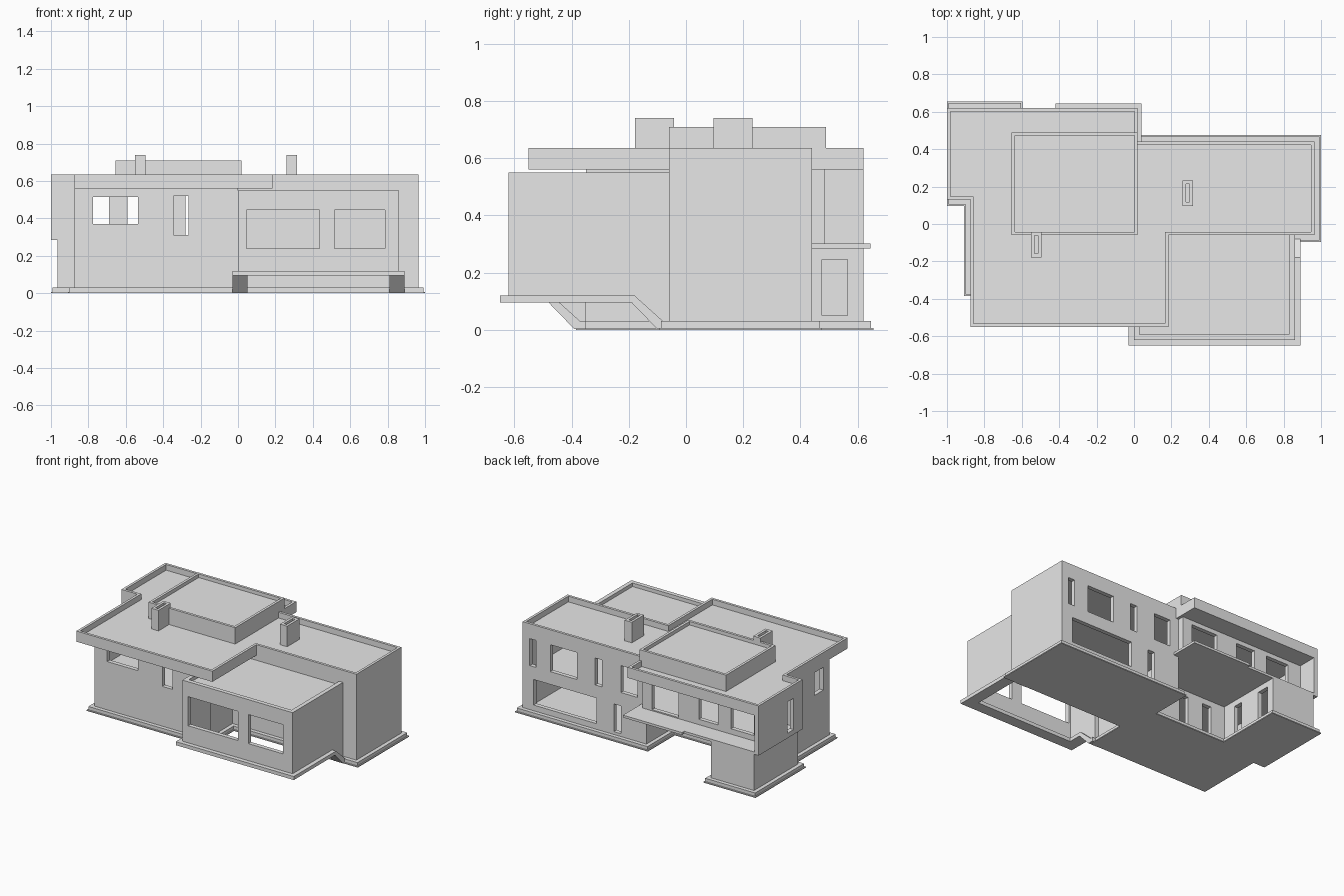
import bpy, bmesh
from mathutils import Vector

cube = bpy.data.objects.get("Cube")
if cube:
    bpy.data.objects.remove(cube)

grey = bpy.data.materials.new("plain grey")
grey.use_nodes = True
grey.diffuse_color = (0.8, 0.8, 0.8, 1)
grey.node_tree.nodes["Principled BSDF"].inputs["Base Color"].default_value = (0.8, 0.8, 0.8, 1)


def finish(name, bm):
    bmesh.ops.recalc_face_normals(bm, faces=bm.faces)
    mesh = bpy.data.meshes.new(name)
    bm.to_mesh(mesh)
    bm.free()
    mesh.materials.append(grey)
    obj = bpy.data.objects.new(name, mesh)
    bpy.context.collection.objects.link(obj)
    return obj


def add_box(bm, x0, x1, y0, y1, z0, z1):
    new = bmesh.ops.create_cube(bm, size=1)["verts"]
    for v in new:
        v.co = Vector((x1 if v.co.x > 0 else x0, y1 if v.co.y > 0 else y0, z1 if v.co.z > 0 else z0))


def box(name, *dims):
    bm = bmesh.new()
    add_box(bm, *dims)
    return finish(name, bm)


def prism(name, pts, lo, hi, axis="z"):
    """Outline extruded along z (points are x, y) or along x (points are y, z)."""
    bm = bmesh.new()
    place = (lambda a, b, h: (a, b, h)) if axis == "z" else (lambda a, b, h: (h, a, b))
    low, high = ([bm.verts.new(place(a, b, h)) for a, b in pts] for h in (lo, hi))
    bm.faces.new(low)
    bm.faces.new(high)
    for i in range(len(pts)):
        bm.faces.new((low[i - 1], low[i], high[i], high[i - 1]))
    return finish(name, bm)


def offset(pts, d):
    """Move a right-angled counter-clockwise outline outward by d."""
    out = []
    for i, p in enumerate(pts):
        p = Vector(p)
        e1 = (p - Vector(pts[i - 1])).normalized()
        e2 = (Vector(pts[(i + 1) % len(pts)]) - p).normalized()
        out.append((p.x + d * (e1.y + e2.y), p.y - d * (e1.x + e2.x)))
    return out


def ring(name, pts, t, z0, z1):
    """Closed wall of thickness t standing inside an outline."""
    bm = bmesh.new()
    inner = offset(pts, -t)
    loops = [[bm.verts.new((x, y, z)) for x, y in loop]
             for loop, z in ((pts, z0), (pts, z1), (inner, z1), (inner, z0))]
    for k in range(4):
        a, b = loops[k - 1], loops[k]
        for i in range(len(pts)):
            bm.faces.new((a[i - 1], a[i], b[i], b[i - 1]))
    return finish(name, bm)


def cut(obj, holes):
    """Cut box-shaped openings through a wall."""
    bm = bmesh.new()
    for h in holes:
        add_box(bm, *h)
    cutter = finish("opening_cutter", bm)
    cutter.hide_render = True
    mod = obj.modifiers.new("openings", "BOOLEAN")
    mod.operation = "DIFFERENCE"
    mod.solver = "EXACT"
    mod.object = cutter
    bpy.context.view_layer.objects.active = obj
    bpy.ops.object.modifier_apply(modifier=mod.name)
    bpy.data.objects.remove(cutter)


def in_y(y, x0, x1, z0, z1):
    return (x0, x1, y - 0.06, y + 0.06, z0, z1)


def in_x(x, y0, y1, z0, z1):
    return (x - 0.06, x + 0.06, y0, y1, z0, z1)


# Outlines shared by the storeys
front_part = [(-0.875, -0.35), (0, -0.35), (0, -0.06), (0.965, -0.06), (0.965, 0.44)]
ground = front_part + [(0, 0.44), (0, 0.14), (-0.63, 0.14), (-0.63, 0.62),
                       (-0.965, 0.62), (-0.965, 0.13), (-0.875, 0.13)]
upper = front_part + [(0, 0.44), (0, 0.485), (-1, 0.485), (-1, 0.13), (-0.875, 0.13)]
floor = front_part + [(0.04, 0.44), (0.04, 0.645), (-0.42, 0.645), (-0.42, 0.62),
                      (-1, 0.62), (-1, 0.13), (-0.875, 0.13)]
roof = [(-0.875, -0.55), (0.185, -0.55), (0.185, -0.06), (0.965, -0.06), (0.965, 0.44),
        (0.02, 0.44), (0.02, 0.62), (-1, 0.62), (-1, 0.13), (-0.875, 0.13)]

# Stepped plinth
prism("plinth_foot", offset(ground, 0.035), 0, 0.007)
prism("plinth", offset(ground, 0.027), 0.007, 0.03)

# Ground storey
walls = ring("ground_walls", ground, 0.03, 0.03, 0.285)
cut(walls, [
    in_y(0.44, 0.39, 0.88, 0.07, 0.25),
    in_y(0.44, 0.2, 0.255, 0.05, 0.245),
    in_y(0.14, -0.33, -0.26, 0.05, 0.245),
    in_y(0.14, -0.52, -0.45, 0.05, 0.245),
    in_x(-0.63, 0.24, 0.31, 0.05, 0.245),
    in_x(-0.63, 0.475, 0.565, 0.05, 0.245),
])

# Floor with balcony, and the upper storey
prism("upper_floor_and_balcony", floor, 0.285, 0.302)
walls = ring("upper_walls", upper, 0.03, 0.302, 0.56)
cut(walls, [
    in_y(-0.35, -0.775, -0.535, 0.37, 0.515),
    in_y(-0.35, -0.345, -0.265, 0.31, 0.52),
    in_y(0.44, 0.86, 0.91, 0.34, 0.53),
    in_y(0.44, 0.54, 0.75, 0.34, 0.53),
    in_y(0.44, 0.345, 0.4, 0.34, 0.53),
    in_y(0.44, 0.07, 0.2, 0.34, 0.53),
    in_y(0.485, -0.28, -0.075, 0.31, 0.53),
    in_y(0.485, -0.59, -0.44, 0.34, 0.53),
    in_y(0.485, -0.87, -0.69, 0.34, 0.53),
    in_x(-1, 0.23, 0.3, 0.32, 0.54),
    in_x(-0.875, -0.28, -0.18, 0.37, 0.53),
])
box("balcony_side_wall", -1, -0.97, 0.485, 0.62, 0.302, 0.56)

# Main roof with parapet
prism("roof_deck", roof, 0.56, 0.595)
ring("roof_parapet", roof, 0.018, 0.595, 0.635)

# Raised roof
raised = [(-0.655, -0.06), (0.02, -0.06), (0.02, 0.49), (-0.655, 0.49)]
prism("raised_roof_deck", raised, 0.595, 0.685)
ring("raised_roof_parapet", raised, 0.018, 0.685, 0.71)

# Chimneys with a slot flue
for side, x, y in (("left", 0.287, 0.165), ("right", -0.523, -0.11)):
    stack = box(side + "_chimney", x - 0.028, x + 0.028, y - 0.068, y + 0.068, 0.595, 0.74)
    cut(stack, [(x - 0.01, x + 0.01, y - 0.048, y + 0.048, 0.66, 0.8)])

# Garage, raised on a sloping plinth and open below
wall = box("garage_front_wall", 0, 0.86, -0.62, -0.59, 0.12, 0.55)
cut(wall, [in_y(-0.605, 0.045, 0.435, 0.24, 0.445), in_y(-0.605, 0.515, 0.785, 0.24, 0.445)])
box("garage_front_plinth", 0.05, 0.81, -0.65, -0.57, 0.095, 0.12)
for side, x, px, end in (("left", 0.83, 0.81, -0.06), ("right", 0, -0.03, -0.35)):
    prism("garage_%s_wall" % side,
          [(-0.59, 0.12), (end - 0.12, 0.12), (end - 0.03, 0.03), (end, 0.03), (end, 0.55), (-0.59, 0.55)],
          x, x + 0.03, "x")
    prism("garage_%s_plinth" % side,
          [(-0.65, 0.095), (end - 0.13, 0.095), (end - 0.04, 0.002), (end, 0.002),
           (end, 0.03), (end - 0.02, 0.03), (end - 0.12, 0.12), (-0.65, 0.12)],
          px, px + 0.08, "x")
box("garage_roof", 0.02, 0.84, -0.6, -0.06, 0.5, 0.525)
